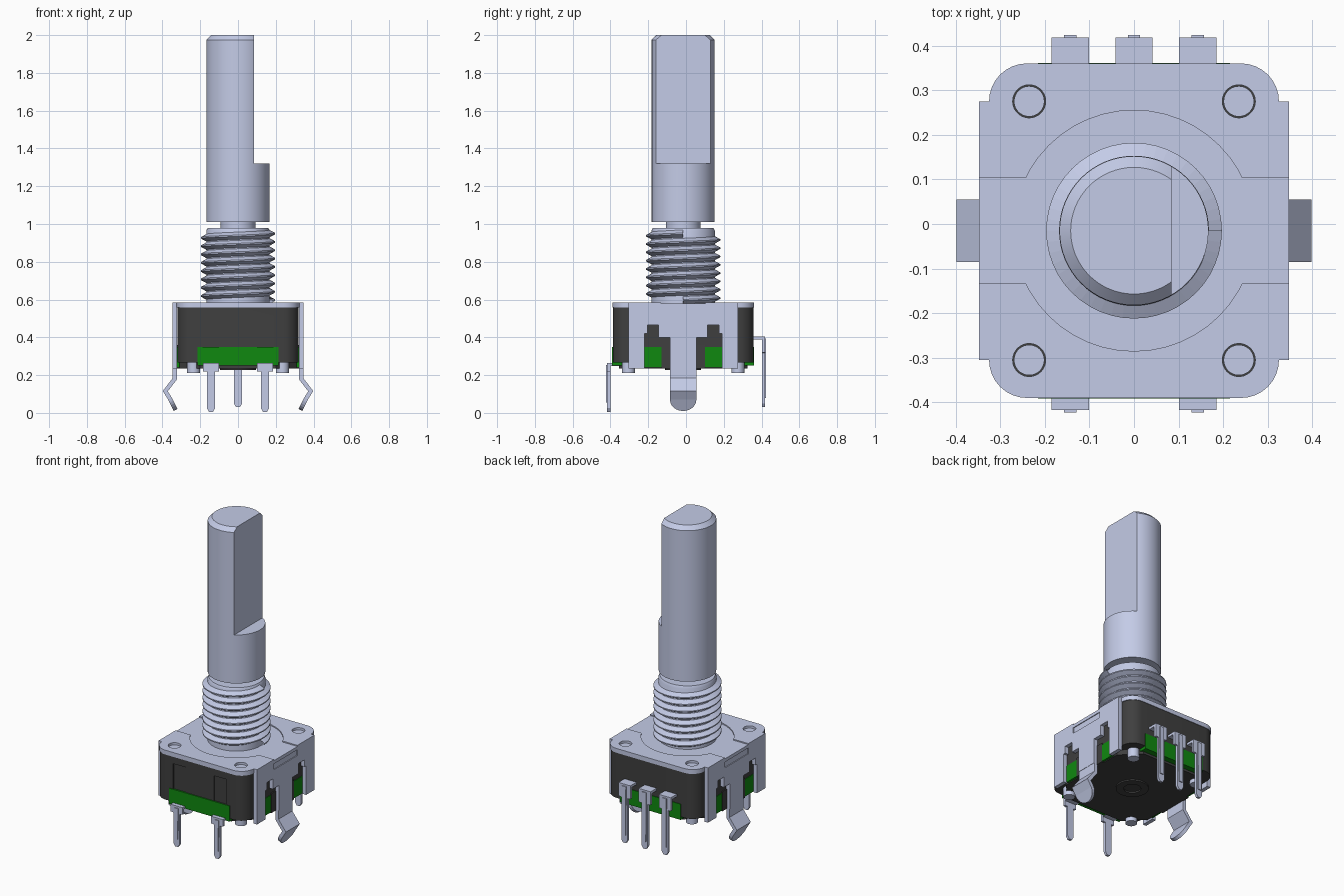
import bpy, bmesh
from math import sin, cos, pi, radians
from mathutils import Matrix, Vector

cube = bpy.data.objects.get("Cube")
if cube:
    bpy.data.objects.remove(cube)

YC = -0.015  # y of the shaft axis and housing centre


def material(name, rgb):
    m = bpy.data.materials.new(name)
    m.use_nodes = True
    m.diffuse_color = (*rgb, 1)
    m.node_tree.nodes["Principled BSDF"].inputs["Base Color"].default_value = (*rgb, 1)
    return m


METAL = material("pale_steel", (0.58, 0.63, 0.84))
BLACK = material("black_plastic", (0.05, 0.05, 0.05))
GREEN = material("green_board", (0.005, 0.25, 0.005))


def finish(name, bm, mat):
    bmesh.ops.recalc_face_normals(bm, faces=bm.faces[:])
    me = bpy.data.meshes.new(name)
    bm.to_mesh(me)
    bm.free()
    me.materials.append(mat)
    ob = bpy.data.objects.new(name, me)
    bpy.context.collection.objects.link(ob)
    return ob


def smooth(ob):
    ob.data.polygons.foreach_set("use_smooth", [True] * len(ob.data.polygons))
    ob.data.set_sharp_from_angle(angle=radians(30))
    return ob


def apply(ob, mod):
    bpy.context.view_layer.objects.active = ob
    bpy.ops.object.modifier_apply(modifier=mod.name)


def cut(ob, *cutters):
    for c in cutters:
        mod = ob.modifiers.new("cut", "BOOLEAN")
        mod.operation = "DIFFERENCE"
        mod.solver = "EXACT"
        mod.object = c
        apply(ob, mod)
        bpy.data.objects.remove(c)


def extrude(name, points, vec, mat):
    bm = bmesh.new()
    face = bm.faces.new([bm.verts.new(p) for p in points])
    top = bmesh.ops.extrude_face_region(bm, geom=[face], use_keep_orig=True)["geom"]
    bmesh.ops.translate(bm, vec=vec, verts=[v for v in top if isinstance(v, bmesh.types.BMVert)])
    return finish(name, bm, mat)


def box(name, x, y, z, mat):
    pts = [(x[0], y[0], z[0]), (x[1], y[0], z[0]), (x[1], y[1], z[0]), (x[0], y[1], z[0])]
    return extrude(name, pts, (0, 0, z[1] - z[0]), mat)


def slab(name, quadrant, z0, z1, mat):
    """Prism whose outline is one quadrant mirrored about the housing centre."""
    right = quadrant + [(x, -y) for x, y in reversed(quadrant)]
    loop = right + [(-x, y) for x, y in reversed(right)]
    return extrude(name, [(x, y + YC, z0) for x, y in loop], (0, 0, z1 - z0), mat)


def lathe(name, profile, mat, x=0, y=YC, steps=64):
    bm = bmesh.new()
    vs = [bm.verts.new((r, 0, z)) for r, z in profile]
    es = [bm.edges.new(pair) for pair in zip(vs, vs[1:])]
    bmesh.ops.spin(bm, geom=vs + es, cent=(0, 0, 0), axis=(0, 0, 1), angle=2 * pi, steps=steps)
    bmesh.ops.remove_doubles(bm, verts=bm.verts[:], dist=1e-5)
    bmesh.ops.translate(bm, vec=(x, y, 0), verts=bm.verts[:])
    return smooth(finish(name, bm, mat))


def cylinder(name, r, z0, z1, mat, x=0, y=YC):
    return lathe(name, [(0, z0), (r, z0), (r, z1), (0, z1)], mat, x, y, 48)


def ribbon(name, rows, thick, mat, turn, at):
    """Bent metal strip: rows of (outward, height, half width)."""
    bm = bmesh.new()
    pairs = [[bm.verts.new((o, s * w, z)) for s in (-1, 1)] for o, z, w in rows]
    for a, b in zip(pairs, pairs[1:]):
        bm.faces.new((a[0], a[1], b[1], b[0]))
    bmesh.ops.transform(bm, matrix=Matrix.Translation(Vector(at)) @ Matrix.Rotation(turn, 4, "Z"),
                        verts=bm.verts[:])
    ob = finish(name, bm, mat)
    mod = ob.modifiers.new("thickness", "SOLIDIFY")
    mod.thickness = thick
    mod.offset = 0
    mod.use_even_offset = True
    apply(ob, mod)
    return ob


def rounded(hx, hy, r):
    return [(hx - r + r * sin(i * pi / 16), hy - r + r * cos(i * pi / 16)) for i in range(9)]


# Shaft with chamfered tip and flat
shaft = lathe("shaft", [(0, 1.01), (0.167, 1.01), (0.167, 1.975), (0.142, 2), (0, 2)], METAL)
cut(shaft, box("flat_cutter", (0.084, 0.4), (-0.4, 0.4), (1.32, 2.2), METAL))
smooth(shaft)
cylinder("shaft_neck", 0.092, 0.9, 1.05, METAL)

# Threaded bushing: core plus helical thread
lathe("bushing_core", [(0, 0.56), (0.168, 0.56), (0.168, 0.965), (0.16, 0.98), (0, 0.98)], METAL)
PITCH = 0.044
bm = bmesh.new()
tooth = [bm.verts.new((r, 0, 0.575 + f * PITCH))
         for r, f in ((0.163, 0), (0.197, 0.42), (0.197, 0.58), (0.163, 1))]
for pair in zip(tooth, tooth[1:]):
    bm.edges.new(pair)
thread = finish("bushing_thread", bm, METAL)
thread.location.y = YC
screw = thread.modifiers.new("helix", "SCREW")
screw.screw_offset = PITCH
screw.iterations = 8
screw.steps = screw.render_steps = 48
screw.use_smooth_shade = False
apply(thread, screw)

# Plastic housing with shallow front panels
housing = slab("housing", rounded(0.32, 0.372, 0.08), 0.268, 0.56, BLACK)
cut(housing, box("panel_cutter", (-0.187, 0.187), (-0.5, -0.38), (0.35, 0.512), BLACK))
smooth(housing)
box("front_panel", (-0.1, 0.1), (-0.384, -0.37), (0.34, 0.512), BLACK)
slab("base", [(0.2, 0.34), (0.31, 0.23)], 0.235, 0.3, BLACK)
lathe("base_ring", [(0.05, 0.24), (0.05, 0.226), (0.095, 0.226), (0.095, 0.24)], BLACK)

# Circuit board showing on all four sides
box("board_long", (-0.215, 0.215), (YC - 0.376, YC + 0.376), (0.25, 0.35), GREEN)
box("board_wide", (-0.324, 0.324), (YC - 0.205, YC + 0.205), (0.24, 0.35), GREEN)
box("side_block", (-0.327, 0.327), (YC - 0.115, YC + 0.115), (0.235, 0.36), BLACK)

# Top cover with rounded corners, sunken centre and rivet holes
cover = slab("top_cover", rounded(0.325, 0.375, 0.085) + [(0.348, 0.29)], 0.557, 0.585, METAL)
cut(cover, cylinder("disc_cutter", 0.27, 0.578, 0.7, METAL),
    box("strip_cutter", (-0.5, 0.5), (YC - 0.118, YC + 0.118), (0.578, 0.7), METAL))
for sx in (-1, 1):
    for sy in (-1, 1):
        x, y = sx * 0.235, YC + sy * 0.29
        cut(cover, cylinder("hole_cutter", 0.037, 0.5, 0.7, METAL, x, y))
        cylinder("rivet", 0.034, 0.21, 0.572, METAL, x, y)
smooth(cover)

# Folded side plates and their bent mounting tabs
half = [(0.29, 0.565), (0.29, 0.235), (0.205, 0.235), (0.205, 0.42), (0.19, 0.42), (0.19, 0.465),
        (0.13, 0.465), (0.13, 0.4), (0.07, 0.4), (0.07, 0.24)]
outline = half + [(-y, z) for y, z in reversed(half)]
tab = [(0.335, 0.26, 0.07), (0.335, 0.18, 0.07), (0.385, 0.115, 0.07)]
for i in range(7):  # rounded tip
    a = i * pi / 12.5
    tab.append((0.36 - 0.03 * sin(a), 0.075 - 0.06 * sin(a), 0.07 * cos(a)))
for s, side in ((1, "left"), (-1, "right")):
    plate = extrude(side + "_side_plate", [(s * 0.323, y + YC, z) for y, z in outline],
                    (s * 0.025, 0, 0), METAL)
    x = sorted((s * 0.343, s * 0.4))
    cut(plate, box("recess_cutter", x, (YC - 0.118, YC + 0.118), (0.52, 0.7), METAL))
    ribbon(side + "_mounting_tab", tab, 0.022, METAL, 0 if s > 0 else pi, (0, YC, 0))


# Terminal pins: wide shoulder, narrow ribbed leg
def pin(name, x, face, top, shoulder, bottom, reach, turn):
    wide, slim = 0.042, 0.022
    rows = [(-0.04, top, wide), (reach, top, wide), (reach, shoulder, wide),
            (reach, shoulder - 0.002, slim), (reach, bottom + 0.02, slim), (reach, bottom, 0.01)]
    ribbon(name, rows, 0.016, METAL, turn, (x, face, 0))
    rib = [(reach + 0.01, top - 0.004, 0.014), (reach + 0.01, bottom + 0.05, 0.012)]
    ribbon(name + "_rib", rib, 0.008, METAL, turn, (x, face, 0))


for x in (-0.143, 0.143):
    pin("front_pin", x, -0.387, 0.257, 0.22, 0.005, 0.022, -pi / 2)
for x in (-0.143, 0, 0.143):
    pin("back_pin", x, 0.357, 0.397, 0.32, 0.03, 0.053, pi / 2)
